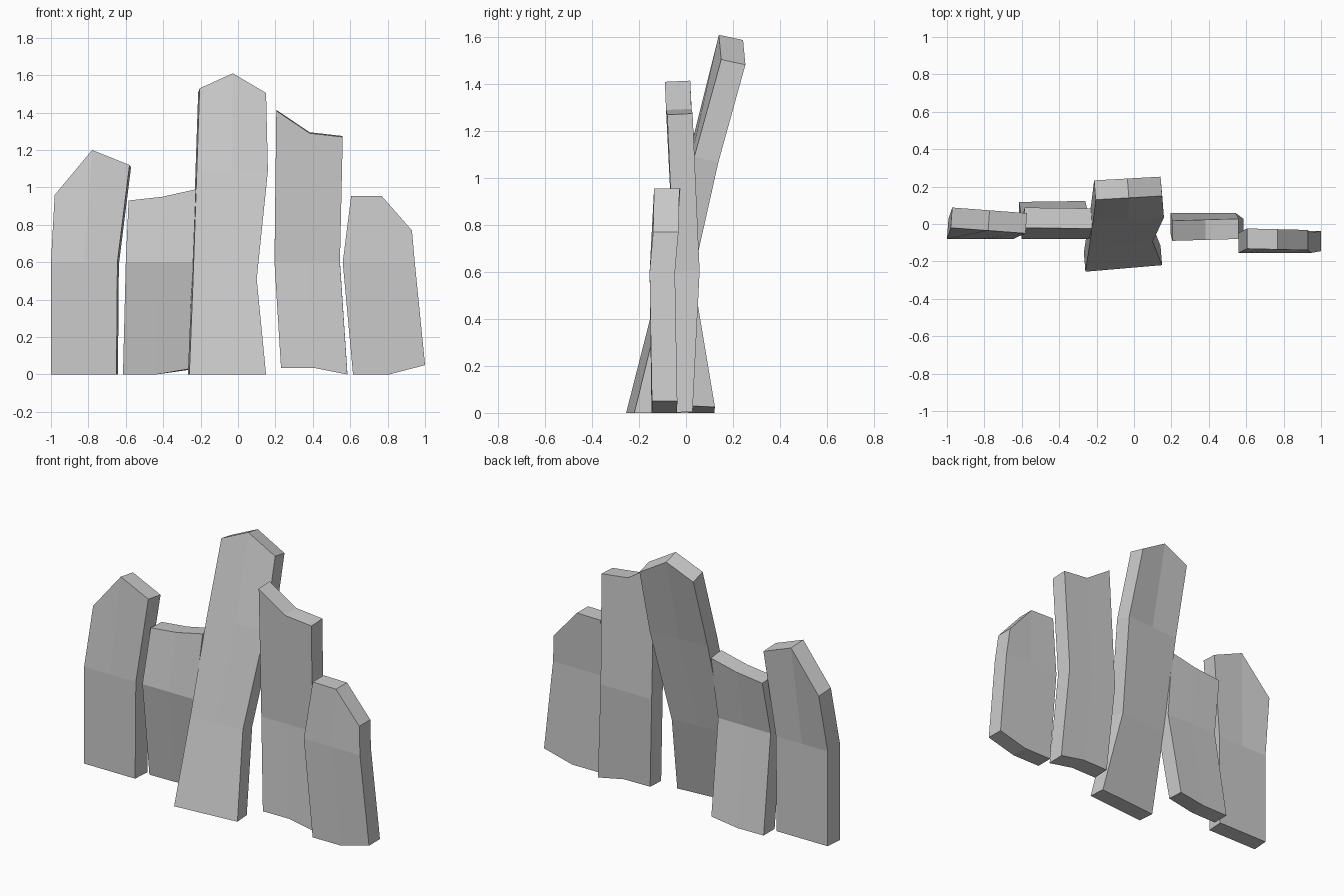
import bpy
import bmesh
from mathutils import Vector

default_cube = bpy.data.objects.get("Cube")
if default_cube:
    bpy.data.objects.remove(default_cube, do_unlink=True)

# Single stone colour
stone = bpy.data.materials.new("stone_grey")
stone.use_nodes = True
stone.diffuse_color = (0.6, 0.6, 0.6, 1)
stone.node_tree.nodes["Principled BSDF"].inputs["Base Color"].default_value = stone.diffuse_color


def row(x, y, z):
    """Three front points across a slab: x and y are (left, right), z is one or three heights."""
    heights = z if isinstance(z, tuple) else (z, z, z)
    start = Vector((x[0], y[0], 0))
    end = Vector((x[1], y[1], 0))
    return [start.lerp(end, i / 2) + Vector((0, 0, h)) for i, h in enumerate(heights)]


def slab(name, rows, back):
    """Skin a rough stone slab from its front rows and the offset to its back face."""
    bm = bmesh.new()
    front_grid = [[bm.verts.new(p) for p in points] for points in rows]
    back_grid = []
    for points in rows:
        shifted = [p + Vector(back) for p in points]
        for p in shifted:
            p.z = max(p.z, 0)
        back_grid.append([bm.verts.new(p) for p in shifted])

    # Front and back faces
    for grid in (front_grid, back_grid):
        for low, high in zip(grid, grid[1:]):
            for i in range(len(low) - 1):
                bm.faces.new((low[i], low[i + 1], high[i + 1], high[i]))

    # Rim joining the two outlines
    def outline(grid):
        right = [r[-1] for r in grid[1:-1]]
        left = [r[0] for r in reversed(grid[1:-1])]
        return grid[0] + right + list(reversed(grid[-1])) + left

    near, far = outline(front_grid), outline(back_grid)
    for i in range(len(near)):
        bm.faces.new((near[i - 1], near[i], far[i], far[i - 1]))

    bmesh.ops.recalc_face_normals(bm, faces=bm.faces[:])
    mesh = bpy.data.meshes.new(name)
    bm.to_mesh(mesh)
    bm.free()
    mesh.materials.append(stone)
    obj = bpy.data.objects.new(name, mesh)
    bpy.context.collection.objects.link(obj)
    return obj


# Outer slab on the model's right, peaked top
slab("outer_right_slab", [
    row(x=(-1, -.65), y=(-.08, -.08), z=0),
    row(x=(-1, -.645), y=(-.08, -.08), z=.6),
    row(x=(-.98, -.58), y=(-.02, -.05), z=(.96, 1.2, 1.12)),
], back=(.008, .108, -.012))

# Short slab whose foot is kicked backwards
slab("inner_right_slab", [
    row(x=(-.615, -.26), y=(.01, .015), z=(0, 0, .03)),
    row(x=(-.6, -.24), y=(-.08, -.08), z=.6),
    row(x=(-.585, -.225), y=(-.02, -.025), z=(.93, .95, .99)),
], back=(0, .108, -.005))

# Tall centre slab, leaning back
slab("centre_slab", [
    row(x=(-.26, .15), y=(-.255, -.22), z=0),
    row(x=(-.24, .1), y=(-.125, -.095), z=.51),
    row(x=(-.22, .16), y=(.01, .035), z=1.09),
    row(x=(-.205, .15), y=(.13, .15), z=(1.53, 1.61, 1.505)),
], back=(-.008, .103, -.022))

# Slab with a high inner corner
slab("inner_left_slab", [
    row(x=(.23, .585), y=(-.085, -.08), z=(.035, .035, 0)),
    row(x=(.195, .545), y=(-.05, -.05), z=.6),
    row(x=(.205, .56), y=(-.09, -.08), z=(1.41, 1.29, 1.27)),
], back=(0, .108, .005))

# Outer slab on the model's left, clipped shoulder
slab("outer_left_slab", [
    row(x=(.615, 1), y=(-.147, -.145), z=(0, 0, .05)),
    row(x=(.56, .945), y=(-.155, -.155), z=.6),
    row(x=(.605, .93), y=(-.132, -.14), z=(.955, .955, .77)),
], back=(0, .108, 0))
